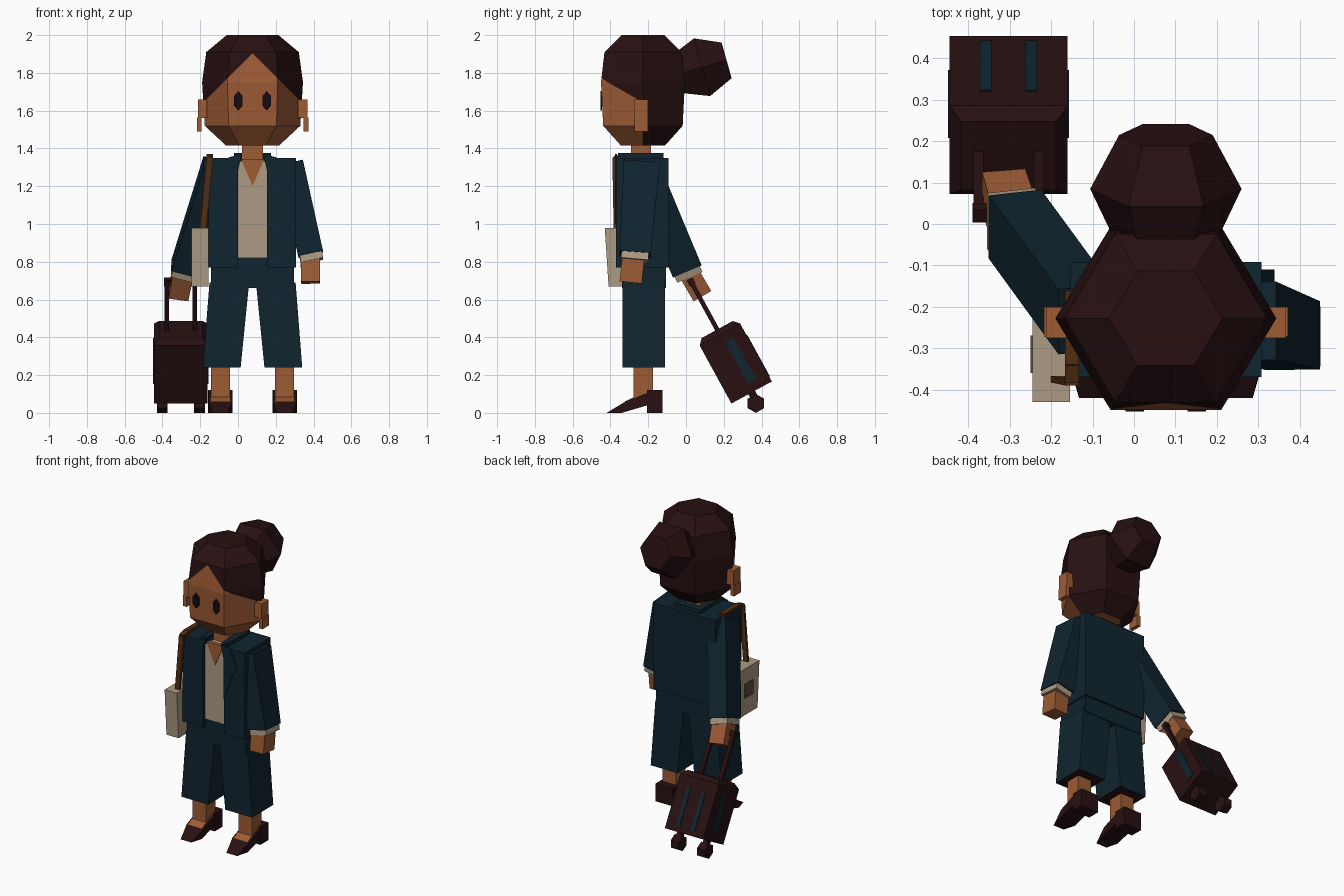
import bpy, bmesh, math
from mathutils import Vector as V

if "Cube" in bpy.data.objects:
    bpy.data.objects.remove(bpy.data.objects["Cube"], do_unlink=True)


def material(name, rgb):
    m = bpy.data.materials.new(name)
    m.use_nodes = True
    m.diffuse_color = (*rgb, 1)
    bsdf = next(n for n in m.node_tree.nodes if n.type == 'BSDF_PRINCIPLED')
    bsdf.inputs["Base Color"].default_value = (*rgb, 1)
    bsdf.inputs["Roughness"].default_value = 0.9
    return m


SKIN = material("warm skin", (0.34, 0.107, 0.036))
HAIR = material("dark maroon", (0.021, 0.0052, 0.0058))
NAVY = material("navy cloth", (0.005, 0.018, 0.029))
CREAM = material("cream cloth", (0.42, 0.33, 0.235))
STRAP = material("brown leather", (0.085, 0.027, 0.006))
CLASP = material("dull bronze", (0.11, 0.075, 0.045))
EYE = material("eye black", (0.008, 0.003, 0.005))

X, Y, Z = V((1, 0, 0)), V((0, 1, 0)), V((0, 0, 1))
MID = 0.077          # centre line of the figure
SIDES = (("right", -1), ("left", 1))


def loft(name, rings, *mats, edit=None):
    """Skin a stack of equal-sized rings and cap both ends."""
    bm = bmesh.new()
    rows = [[bm.verts.new(p) for p in ring] for ring in rings]
    n = len(rows[0])
    for a, b in zip(rows, rows[1:]):
        for i in range(n):
            j = (i + 1) % n
            bm.faces.new((a[i], a[j], b[j], b[i]))
    bm.faces.new(rows[0])
    bm.faces.new(rows[-1])
    bmesh.ops.recalc_face_normals(bm, faces=bm.faces)
    if edit:
        edit(bm)
    mesh = bpy.data.meshes.new(name)
    bm.to_mesh(mesh)
    bm.free()
    for m in mats:
        mesh.materials.append(m)
    ob = bpy.data.objects.new(name, mesh)
    bpy.context.collection.objects.link(ob)
    return ob


def rect(c, w, d, u=X, v=Y):
    c = V(c)
    return [c + u * (w / 2 * a) + v * (d / 2 * b)
            for a, b in ((-1, -1), (1, -1), (1, 1), (-1, 1))]


def ngon(c, r, u=X, v=Y, n=6, squash=1):
    turns = [math.tau * i / n for i in range(n)]
    return [V(c) + u * (r * math.cos(t)) + v * (r * squash * math.sin(t)) for t in turns]


def box(name, x0, x1, y0, y1, z0, z1, mat):
    c = ((x0 + x1) / 2, (y0 + y1) / 2)
    return loft(name, [rect((*c, z), x1 - x0, y1 - y0) for z in (z0, z1)], mat)


def limb(name, a, b, size_a, size_b, mat):
    """Tapered bar from a to b, squared to its own axis."""
    a, b = V(a), V(b)
    d = (b - a).normalized()
    u = (X - d * X.dot(d)).normalized()
    v = d.cross(u)
    return loft(name, [rect(a, *size_a, u, v), rect(b, *size_b, u, v)], mat)


def plate(name, pts, y0, y1, mat):
    """Outline in x and z, given depth along y."""
    return loft(name, [[(x, y, z) for x, z in pts] for y in (y0, y1)], mat)


# Head: hexagonal, with the hairline cut in and the hair coloured by position
HY = -0.228


def paint_hair(bm):
    bmesh.ops.bisect_plane(bm, geom=bm.verts[:] + bm.edges[:] + bm.faces[:],
                           plane_co=(MID, 0, 0), plane_no=X)
    for _, s in SIDES:
        faces = [f for f in bm.faces if s * (f.calc_center_median().x - MID) > 0]
        geom = {g for f in faces for g in (*f.verts, *f.edges)}
        bmesh.ops.bisect_plane(bm, geom=list(geom) + faces,
                               plane_co=(MID, 0, 1.905), plane_no=(s, 0, 1))
    for f in bm.faces:
        c = f.calc_center_median()
        above = c.z > 1.905 - abs(c.x - MID)
        f.material_index = int(above or (c.y > HY and f.normal.z > -0.9))


head_rings = ((1.415, 0.14), (1.52, 0.253), (1.75, 0.267), (1.91, 0.245), (2.0, 0.137))
loft("head", [ngon((MID, HY, z), r, squash=0.96) for z, r in head_rings],
     SKIN, HAIR, edit=paint_hair)

# Hair bun on a tilted axis
axis = V((0, 0.963, 0.27))
up = V((0, -0.27, 0.963))
loft("hair_bun", [ngon(V((MID, 0.085, 1.83)) + axis * t, r, X, up)
                  for t, r in ((-0.16, 0.1), (-0.115, 0.13), (0, 0.183), (0.135, 0.113))], HAIR)

# Eyes, ears and earrings
for side, s in SIDES:
    eye = [(p.x, p.z) for p in ngon((MID + s * 0.075, 0, 1.652), 0.052, Z, X, squash=0.5)]
    plate(side + "_eye", eye, -0.453, -0.445, EYE)
    ex, rx = MID + s * 0.265, MID + s * 0.282
    box(side + "_ear", ex - 0.025, ex + 0.025, -0.275, -0.2, 1.56, 1.66, SKIN)
    box(side + "_earring", rx - 0.013, rx + 0.013, -0.272, -0.2, 1.49, 1.563, SKIN)

box("neck", 0.02, 0.132, -0.29, -0.185, 1.25, 1.43, SKIN)

# Jacket: open-fronted shell around a shirt
shell = [(0, -0.37), (-0.155, -0.37), (-0.155, -0.092), (0.308, -0.092),
         (0.308, -0.37), (0.154, -0.37), (0.154, -0.28), (0, -0.28)]
loft("jacket", [[(x, y, z) for x, y in shell] for z in (0.77, 1.35)], NAVY)
box("shirt", -0.01, 0.16, -0.352, -0.2, 0.82, 1.335, CREAM)
plate("open_neckline", [(0.015, 1.345), (0.139, 1.345), (MID, 1.2)], -0.357, -0.33, SKIN)
lapel = [(0, 1.0), (0, 1.28), (0.02, 1.37), (-0.05, 1.353), (-0.1, 1.23), (-0.07, 1.18)]
for side, s in SIDES:
    plate(side + "_lapel", [(MID - s * (x - MID), z) for x, z in lapel], -0.376, -0.365, NAVY)
    cx = MID + s * 0.077
    box(side + "_collar", cx - 0.02, cx + 0.02, -0.36, -0.13, 1.33, 1.375, NAVY)
box("back_collar", -0.02, 0.174, -0.17, -0.12, 1.33, 1.375, NAVY)

# Trousers with dark undersides
box("hips", -0.143, 0.297, -0.34, -0.105, 0.66, 0.83, NAVY)


def dark_hem(bm):
    for f in bm.faces:
        f.material_index = int(f.normal.z < -0.9)


for side, s in SIDES:
    loft(side + "_trouser_leg", [rect((MID + s * 0.163, -0.223, 0.24), 0.2, 0.225),
                                 rect((MID + s * 0.123, -0.223, 0.69), 0.21, 0.225)],
         NAVY, HAIR, edit=dark_hem)

# Ankles, insteps and heeled shoes
sole = [(-0.42, 0), (-0.32, 0.06), (-0.205, 0.105), (-0.205, 0.04), (-0.34, 0)]
instep = [(-0.325, 0.06), (-0.27, 0.087), (-0.2, 0.122), (-0.2, 0.05)]
for side, s in SIDES:
    fx = MID + s * 0.17
    box(side + "_ankle", fx - 0.05, fx + 0.05, -0.278, -0.175, 0.06, 0.26, SKIN)
    loft(side + "_shoe_front",
         [[(fx + e * (0.04 if y < -0.4 else 0.063), y, z) for y, z in sole] for e in (-1, 1)], HAIR)
    loft(side + "_instep", [[(fx + e * 0.052, y, z) for y, z in instep] for e in (-1, 1)], SKIN)
    box(side + "_shoe_heel", fx - 0.065, fx + 0.065, -0.207, -0.124, 0, 0.12, HAIR)

# Arms: sleeve, cuff, hand
limb("left_sleeve", (0.28, -0.235, 1.32), (0.385, -0.27, 0.84), (0.13, 0.19), (0.132, 0.165), NAVY)
limb("left_cuff", (0.383, -0.269, 0.85), (0.392, -0.273, 0.805), (0.12, 0.145), (0.12, 0.145), CREAM)
limb("left_hand", (0.383, -0.278, 0.83), (0.385, -0.293, 0.69), (0.105, 0.118), (0.1, 0.118), SKIN)
limb("right_sleeve", (-0.12, -0.23, 1.31), (-0.288, 0, 0.765), (0.13, 0.17), (0.132, 0.165), NAVY)
limb("right_cuff", (-0.285, -0.004, 0.775), (-0.298, 0.014, 0.732), (0.12, 0.145), (0.12, 0.145), CREAM)
limb("right_hand", (-0.292, 0.01, 0.75), (-0.315, 0.083, 0.625), (0.11, 0.108), (0.105, 0.108), SKIN)

# Shoulder bag and strap
loft("shoulder_bag", [rect((-0.2, -0.3, 0.67), 0.09, 0.22), rect((-0.2, -0.3, 0.98), 0.09, 0.26)], CREAM)
box("bag_clasp", -0.25, -0.24, -0.36, -0.27, 0.785, 0.88, CLASP)
path = [(-0.185, -0.375, 0.97), (-0.15, -0.382, 1.35), (-0.15, -0.34, 1.362),
        (-0.15, -0.17, 1.362), (-0.185, -0.2, 0.97)]
for i, (a, b) in enumerate(zip(path, path[1:])):
    limb(f"bag_strap_{i + 1}", a, b, (0.034, 0.016), (0.034, 0.016), STRAP)

# Suitcase, built along its leaning axis
L, T = V((0, -0.48, 0.877)), V((0, 0.877, 0.48))
base = V((-0.303, 0.3475, 0.108))


def case_bar(name, x, depth, lo, hi, w, d, mat):
    return loft(name, [rect(base + X * x + T * depth + L * t, w, d, X, T) for t in (lo, hi)], mat)


loft("suitcase", [rect(base + L * t, 0.285 - c, 0.244 - c, X, T)
                  for t, c in ((0, 0), (0.35, 0), (0.38, 0.055))], HAIR)
for side, s in SIDES:
    case_bar(side + "_back_stripe", s * 0.055, 0.122, 0.03, 0.28, 0.028, 0.008, NAVY)
    case_bar(side + "_side_stripe", s * 0.1425, 0.03, 0.05, 0.3, 0.008, 0.05, NAVY)
    case_bar(side + "_handle_rod", s * 0.073, 0, 0.36, 0.67, 0.024, 0.024, HAIR)
    wx = base.x + s * 0.098
    loft(side + "_wheel", [ngon((wx + e * 0.029, 0.37, 0.05), 0.05, Z, Y) for e in (-1, 1)], HAIR)
    case_bar(side + "_wheel_mount", s * 0.098, 0.0, -0.04, 0.01, 0.03, 0.04, HAIR)
case_bar("handle_grip", 0, 0, 0.65, 0.685, 0.175, 0.035, HAIR)
